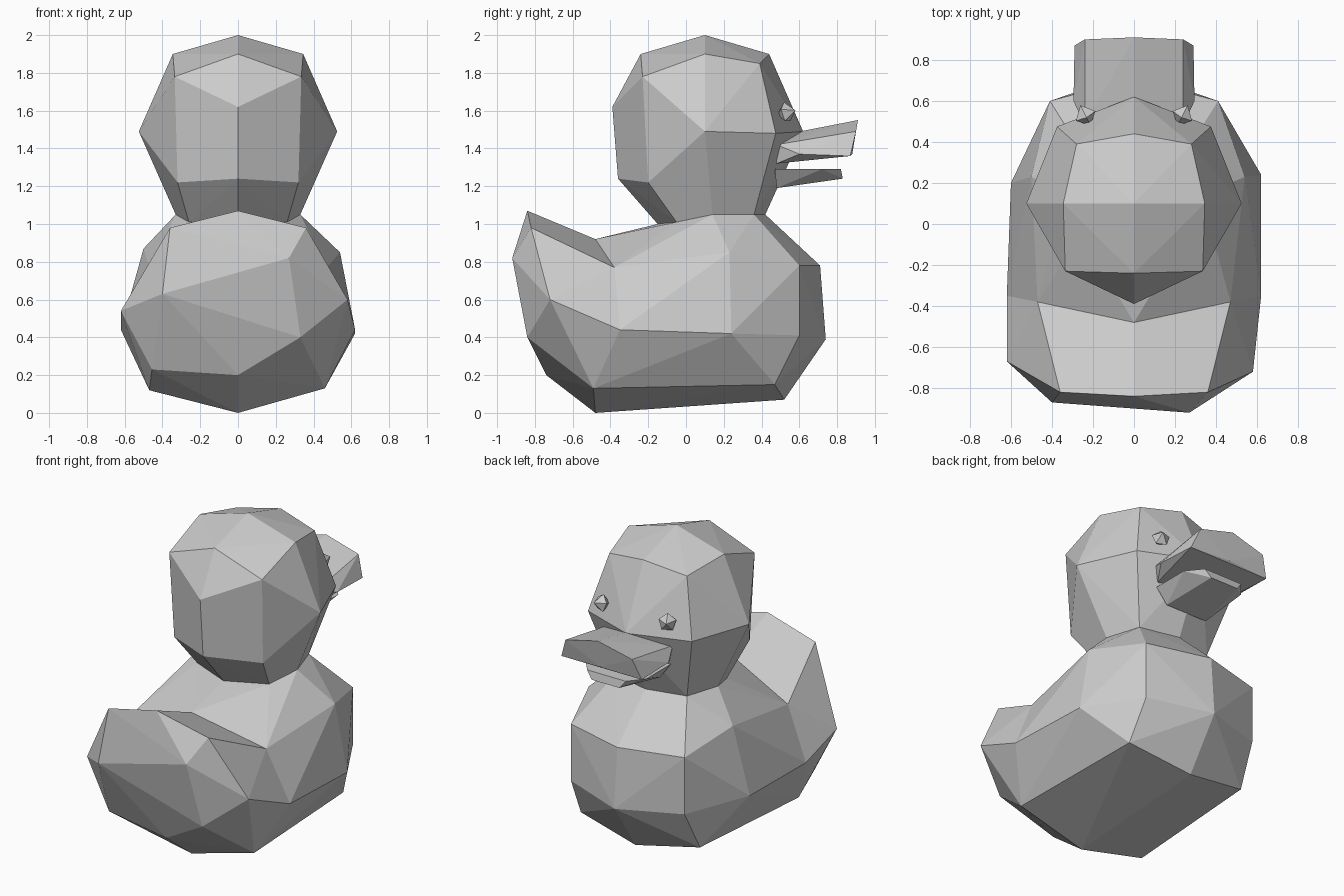
import bpy, bmesh
from mathutils import Matrix, Vector

if "Cube" in bpy.data.objects:
    bpy.data.objects.remove(bpy.data.objects["Cube"])


def both(pts):
    """Mirror half-profile points across x = 0."""
    return [p for x, y, z in pts for p in ([(x, y, z), (-x, y, z)] if x else [(x, y, z)])]


def finish(bm, name):
    bmesh.ops.recalc_face_normals(bm, faces=bm.faces)
    me = bpy.data.meshes.new(name)
    bm.to_mesh(me)
    bm.free()
    ob = bpy.data.objects.new(name, me)
    bpy.context.collection.objects.link(ob)
    return ob


def faceted(name, pts, *openings):
    """Faceted shell around pts, left open across the shared joint loops."""
    bm = bmesh.new()
    for p in [q for loop in openings for q in loop] + pts:
        bm.verts.new(p)
    res = bmesh.ops.convex_hull(bm, input=bm.verts)
    loose = [v for v in bm.verts if not v.link_faces]
    bmesh.ops.delete(bm, geom=loose, context='VERTS')
    for loop in openings:
        ring = [Vector(p) for p in loop]
        caps = [f for f in bm.faces
                if all(any((v.co - r).length < 1e-4 for r in ring) for v in f.verts)]
        bmesh.ops.delete(bm, geom=caps, context='FACES')
    bmesh.ops.dissolve_limit(bm, angle_limit=0.02, verts=bm.verts, edges=bm.edges)
    return finish(bm, name)


# Shared joints between parts
neck = both([(0, -.15, 1.0), (.26, -.05, 1.01), (.33, .14, 1.05), (.26, .36, 1.05), (0, .42, 1.05)])
waist = [(0, -.48, .92), (.47, -.38, .77), (-.47, -.38, .77), (.62, -.35, .44),
         (-.62, -.35, .44), (.46, -.49, .13), (-.47, -.49, .12), (0, -.48, 0)]

# Chest and belly
faceted("body", both([(0, .71, .78), (.41, .60, .78), (0, .74, .39), (.41, .60, .41),
                      (.43, .47, .15), (0, .52, .07)])
        + [(.54, .23, .85), (-.50, .23, .87), (.62, .24, .42), (-.60, .20, .43)],
        neck, waist)

# Upturned tail, slightly uneven
faceted("tail", both([(0, -.84, 1.07), (.36, -.82, .98), (0, -.74, .20)])
        + [(.27, -.92, .82), (-.40, -.87, .63), (.58, -.72, .60), (-.62, -.67, .54),
           (.33, -.84, .40), (-.455, -.68, .23)],
        waist)

# Head
faceted("head", both([(0, .10, 2.0), (.345, .10, 1.9), (0, -.24, 1.9), (0, .44, 1.9),
                      (.335, -.23, 1.78), (.28, .39, 1.85), (.525, .10, 1.49), (.375, .475, 1.48),
                      (0, -.39, 1.62), (0, .62, 1.49), (.32, -.20, 1.22), (0, -.36, 1.24)]),
        neck)

# Open beak
faceted("upper_beak", both([(0, .50, 1.47), (0, .91, 1.55), (.24, .90, 1.49), (.29, .87, 1.36),
                            (.295, .60, 1.37), (.24, .48, 1.42), (.22, .48, 1.32), (0, .88, 1.37)]))
faceted("lower_beak", both([(.22, .47, 1.29), (.15, .48, 1.19), (.22, .72, 1.29),
                            (.14, .82, 1.29), (.10, .83, 1.24)]))

# Eyes
for side, sx in (("right", 1), ("left", -1)):
    bm = bmesh.new()
    bmesh.ops.create_uvsphere(bm, u_segments=5, v_segments=2, radius=.056)
    turn = Vector((sx * .4, .8, .2)).to_track_quat('Z', 'Y').to_matrix().to_4x4()
    bmesh.ops.transform(bm, matrix=Matrix.Translation((sx * .237, .53, 1.59)) @ turn, verts=bm.verts)
    finish(bm, side + "_eye")
